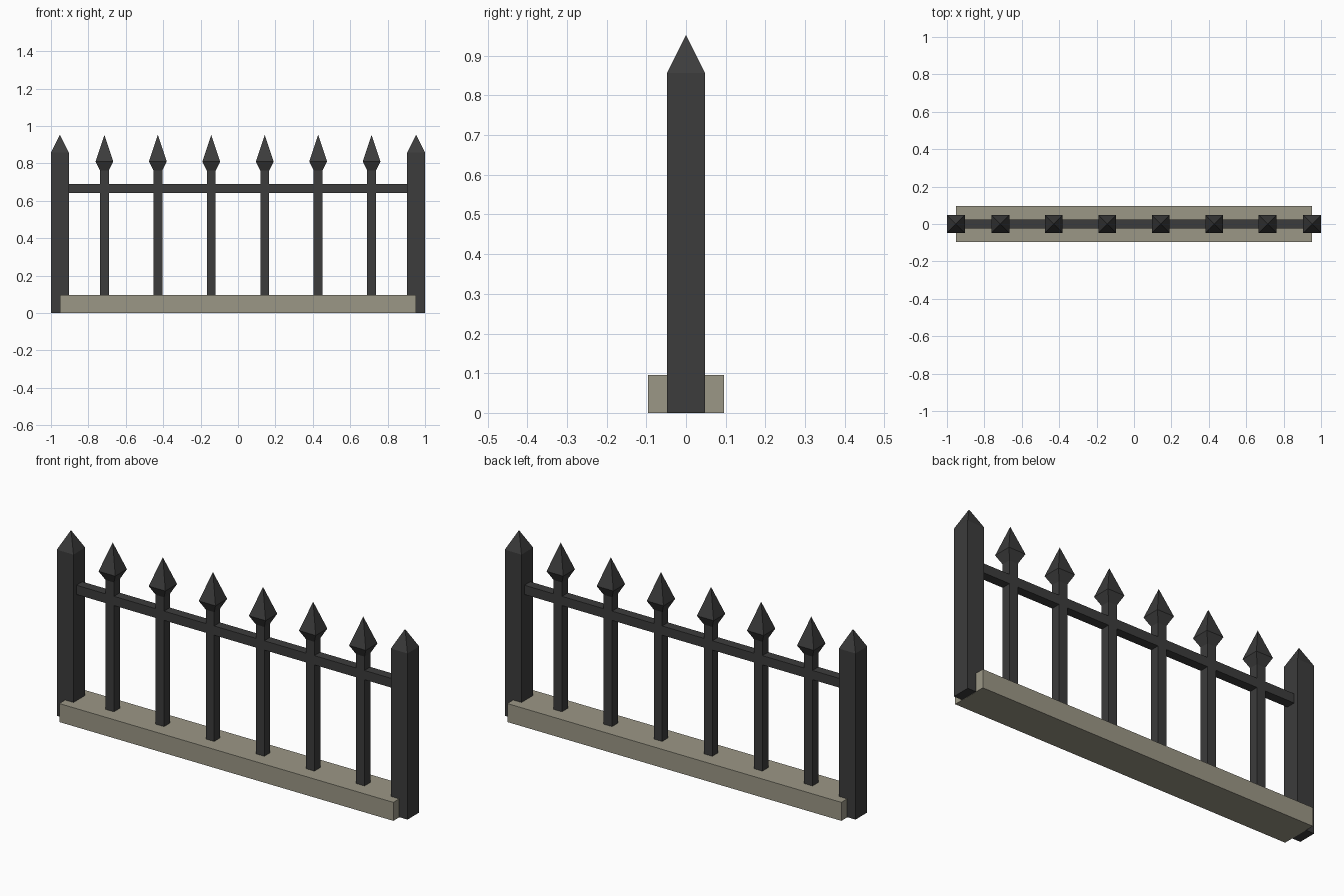
import bpy
import bmesh

cube = bpy.data.objects.get("Cube")
if cube:
    bpy.data.objects.remove(cube, do_unlink=True)

U = 1 / 1.05  # design unit, so the overall width is 2


def material(name, colour):
    m = bpy.data.materials.new(name)
    m.use_nodes = True
    m.diffuse_color = colour
    m.node_tree.nodes["Principled BSDF"].inputs["Base Color"].default_value = colour
    return m


iron = material("dark iron", (0.045, 0.045, 0.045, 1))
stone = material("warm grey stone", (0.33, 0.31, 0.24, 1))


def square_column(name, profile, mat, x=0.0, depth_ratio=1.0):
    """Stack square rings from (half width, height) pairs; zero width makes a point."""
    bm = bmesh.new()
    rings = []
    for half, z in profile:
        corners = [(-1, -1), (1, -1), (1, 1), (-1, 1)] if half else [(0, 0)]
        rings.append([bm.verts.new(((x + half * a) * U, half * depth_ratio * b * U, z * U))
                      for a, b in corners])
    bm.faces.new(rings[0][::-1])
    for low, high in zip(rings, rings[1:]):
        for i in range(4):
            j = (i + 1) % 4
            top = [high[j], high[i]] if len(high) == 4 else [high[0]]
            bm.faces.new([low[i], low[j]] + top)
    if len(rings[-1]) == 4:
        bm.faces.new(rings[-1])
    mesh = bpy.data.meshes.new(name)
    bm.to_mesh(mesh)
    bm.free()
    mesh.materials.append(mat)
    obj = bpy.data.objects.new(name, mesh)
    bpy.context.collection.objects.link(obj)
    return obj


# Stone plinth
square_column("stone_base", [(1, 0), (1, 0.1)], stone, depth_ratio=0.1)

# End posts with pyramid caps
for side, x in (("right", -1), ("left", 1)):
    square_column(side + "_post", [(0.05, 0.001), (0.05, 0.9), (0, 1)], iron, x)

# Horizontal rail between the posts
square_column("top_rail", [(0.95, 0.675), (0.95, 0.725)], iron, depth_ratio=0.025 / 0.95)

# Upright bars with spear heads
for i in range(6):
    x = (i - 2.5) * 0.3
    square_column(f"bar_{i + 1}", [(0.025, 0.1), (0.025, 0.8)], iron, x)
    square_column(f"spear_head_{i + 1}", [(0.025, 0.8), (0.05, 0.85), (0, 1)], iron, x)
